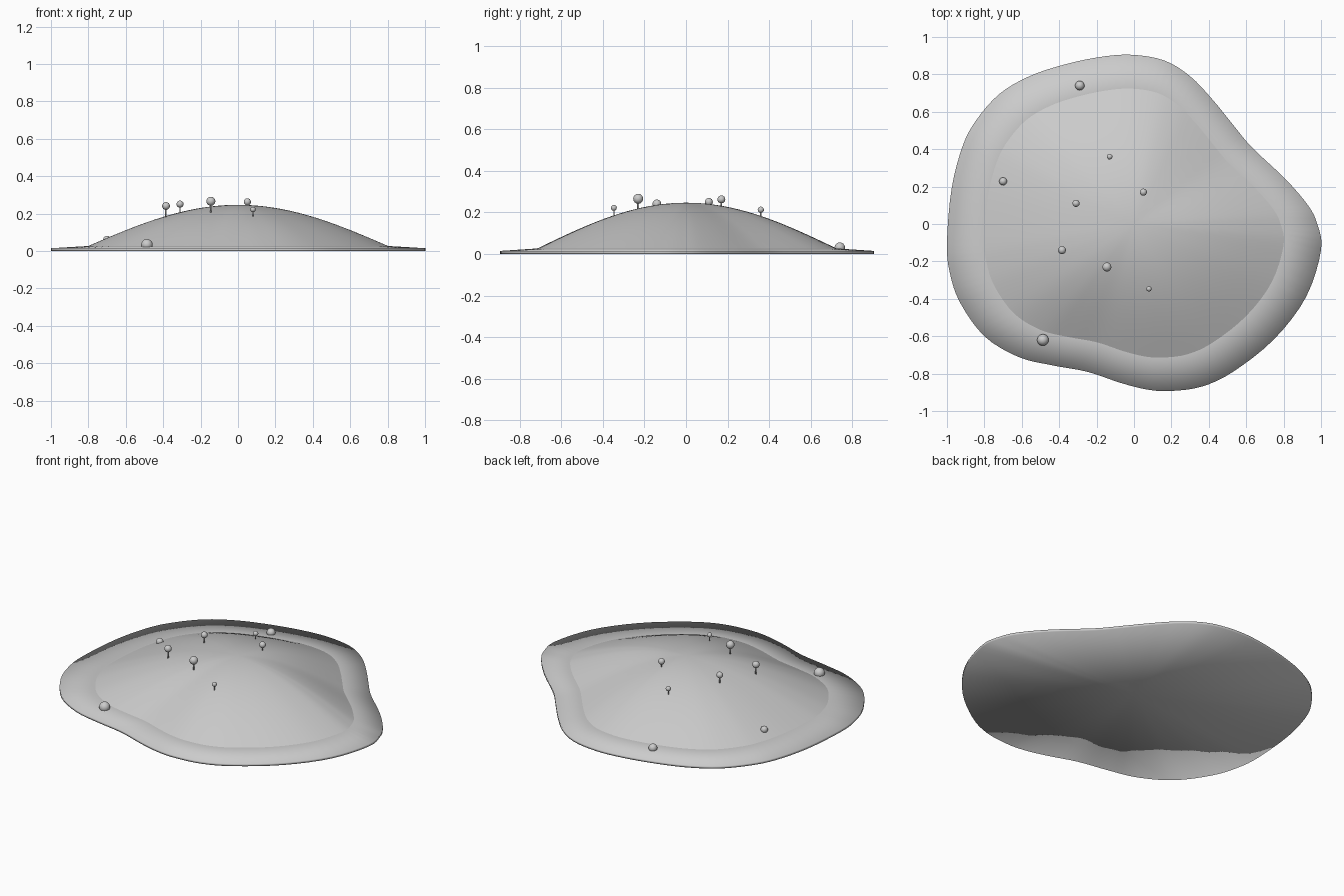
import bpy, bmesh, math
from mathutils import Matrix

if "Cube" in bpy.data.objects:
    bpy.data.objects.remove(bpy.data.objects["Cube"])

def material(name, v):
    m = bpy.data.materials.new(name)
    m.diffuse_color = (v, v, v, 1)
    m.use_nodes = True
    m.node_tree.nodes["Principled BSDF"].inputs["Base Color"].default_value = m.diffuse_color
    return m

GREY = material("plain grey", 0.6)

# Shoreline control points, counter-clockwise
SHORE = [(0.98, 0.0), (0.93, 0.10), (0.81, 0.24), (0.63, 0.41), (0.53, 0.53), (0.42, 0.665),
         (0.30, 0.79), (0.16, 0.875), (-0.02, 0.905), (-0.20, 0.89), (-0.40, 0.845),
         (-0.57, 0.785), (-0.72, 0.695), (-0.84, 0.56), (-0.915, 0.42), (-0.975, 0.19),
         (-1.0, -0.10), (-0.985, -0.26), (-0.93, -0.42), (-0.80, -0.60), (-0.62, -0.71),
         (-0.44, -0.755), (-0.25, -0.79), (-0.07, -0.85), (0.07, -0.885), (0.19, -0.893),
         (0.36, -0.87), (0.53, -0.79), (0.75, -0.615), (0.92, -0.39), (1.0, -0.14)]

def spline(points, steps=4):
    """Closed Catmull-Rom curve through the points."""
    out, n = [], len(points)
    for i in range(n):
        p = [points[(i + k) % n] for k in (-1, 0, 1, 2)]
        for j in range(steps):
            t = j / steps
            out.append(tuple(0.5 * (2 * p[1][a] + (p[2][a] - p[0][a]) * t
                       + (2 * p[0][a] - 5 * p[1][a] + 4 * p[2][a] - p[3][a]) * t * t
                       + (3 * p[1][a] - p[0][a] - 3 * p[2][a] + p[3][a]) * t ** 3)
                       for a in (0, 1)))
    return out

OUTLINE = spline(SHORE)
EDGE, RIM_Z, FOOT_Z, HILL_H = 0.8, 0.015, 0.027, 0.22

def hill_z(s):
    return FOOT_Z + HILL_H * math.cos(math.pi / 2 * s / EDGE)

def ground(x, y):
    """Height of the island under a point."""
    a = math.atan2(y, x)
    near = min(OUTLINE, key=lambda p: abs(math.remainder(math.atan2(p[1], p[0]) - a, math.tau)))
    s = math.hypot(x, y) / math.hypot(*near)
    return hill_z(s) if s < EDGE else FOOT_Z + (RIM_Z - FOOT_Z) * (s - EDGE) / (1 - EDGE)

def finish(bm, name):
    bmesh.ops.recalc_face_normals(bm, faces=bm.faces)
    me = bpy.data.meshes.new(name)
    bm.to_mesh(me)
    bm.free()
    me.materials.append(GREY)
    me.shade_smooth()
    ob = bpy.data.objects.new(name, me)
    bpy.context.collection.objects.link(ob)
    return ob

def loft(name, rings):
    """Skin scaled copies of the shoreline; scale 0 is a pole."""
    bm, prev = bmesh.new(), None
    n = len(OUTLINE)
    for s, z in rings:
        cur = [bm.verts.new((x * s, y * s, z)) for x, y in (OUTLINE if s else [(0, 0)])]
        for i in range(n if prev else 0):
            j = (i + 1) % n
            if len(prev) == 1:
                bm.faces.new((prev[0], cur[i], cur[j]))
            elif len(cur) == 1:
                bm.faces.new((prev[i], prev[j], cur[0]))
            else:
                bm.faces.new((prev[i], prev[j], cur[j], cur[i]))
        prev = cur
    return finish(bm, name)

# Beach slab, smooth over the rim
loft("beach", [(0, 0), (1, 0), (1, RIM_Z), (EDGE, FOOT_Z), (0, FOOT_Z)])

# Grassy hill
ROWS = 20
loft("hill", [(EDGE * (1 - i / ROWS), hill_z(EDGE * (1 - i / ROWS))) for i in range(ROWS)]
     + [(0, hill_z(0))])

def ball(name, x, y, z, r):
    bm = bmesh.new()
    bmesh.ops.create_uvsphere(bm, u_segments=20, v_segments=12, radius=r,
                              matrix=Matrix.Translation((x, y, z)))
    return finish(bm, name)

# Trees: x, y, crown height, crown radius
TREES = [(-0.13, 0.36, 0.213, 0.015), (-0.31, 0.11, 0.251, 0.019), (0.05, 0.17, 0.263, 0.019),
         (-0.385, -0.14, 0.241, 0.021), (-0.145, -0.23, 0.266, 0.024), (0.08, -0.347, 0.222, 0.014)]
for i, (x, y, z, r) in enumerate(TREES, 1):
    ball(f"tree_crown_{i}", x, y, z, r)
    base = ground(x, y) - 0.01
    bm = bmesh.new()
    bmesh.ops.create_cone(bm, cap_ends=True, segments=10, radius1=0.2 * r, radius2=0.2 * r,
                          depth=z - base, matrix=Matrix.Translation((x, y, (z + base) / 2)))
    finish(bm, f"tree_trunk_{i}")

# Boulders half sunk in the ground
for i, (x, y, r) in enumerate([(-0.29, 0.74, 0.025), (-0.70, 0.228, 0.021),
                               (-0.487, -0.62, 0.031)], 1):
    ball(f"boulder_{i}", x, y, ground(x, y) + 0.3 * r, r)
